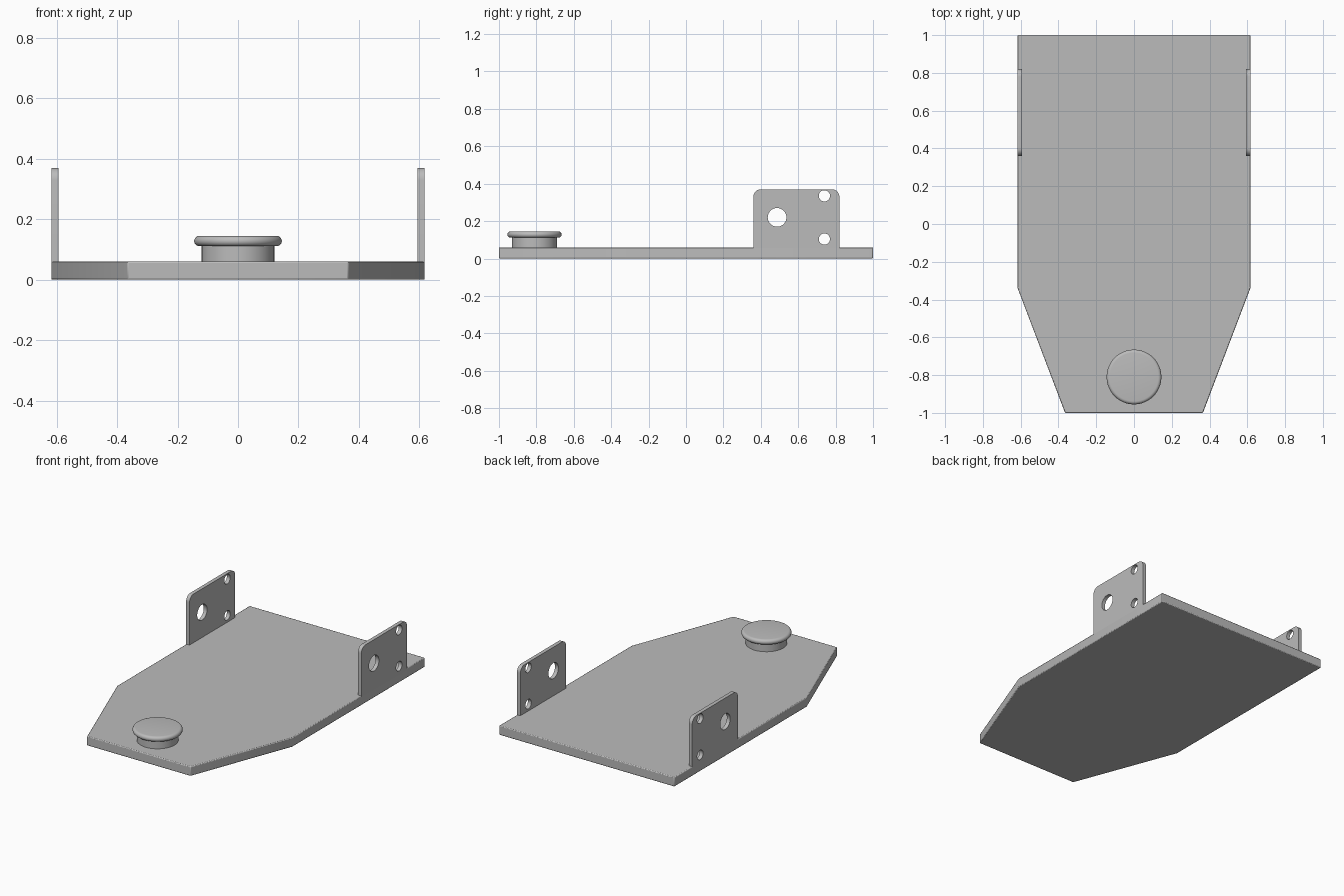
import bpy, bmesh, math

cube = bpy.data.objects.get("Cube")
if cube:
    bpy.data.objects.remove(cube, do_unlink=True)

grey = bpy.data.materials.new("plain grey")
grey.use_nodes = True
COLOUR = (0.5, 0.5, 0.5, 1)
grey.diffuse_color = COLOUR
grey.node_tree.nodes["Principled BSDF"].inputs["Base Color"].default_value = COLOUR

HALF_W = 0.618
PLATE_TOP = 0.06


def activate(obj):
    bpy.ops.object.select_all(action="DESELECT")
    obj.select_set(True)
    bpy.context.view_layer.objects.active = obj


def smooth(obj):
    activate(obj)
    bpy.ops.object.shade_smooth_by_angle(angle=math.radians(35))


def add_mesh(name, bm):
    bmesh.ops.recalc_face_normals(bm, faces=bm.faces)
    mesh = bpy.data.meshes.new(name)
    bm.to_mesh(mesh)
    bm.free()
    obj = bpy.data.objects.new(name, mesh)
    bpy.context.collection.objects.link(obj)
    mesh.materials.append(grey)
    return obj


def arc(cx, cy, r, start, end, steps):
    angles = [math.radians(start + (end - start) * i / steps) for i in range(steps + 1)]
    return [(cx + r * math.cos(a), cy + r * math.sin(a)) for a in angles]


# Base plate with a tapered front
half = [(HALF_W, 1), (HALF_W, -0.335), (0.365, -1)]
outline = half + [(-x, y) for x, y in reversed(half)]
bm = bmesh.new()
face = bm.faces.new([bm.verts.new((x, y, 0)) for x, y in outline])
extruded = bmesh.ops.extrude_face_region(bm, geom=[face])["geom"]
bmesh.ops.translate(bm, vec=(0, 0, PLATE_TOP),
                    verts=[v for v in extruded if isinstance(v, bmesh.types.BMVert)])
plate = add_mesh("base_plate", bm)
bevel = plate.modifiers.new("edge_rounding", "BEVEL")
bevel.width = 0.005
bevel.segments = 2
smooth(plate)

# Upright side brackets: rounded outline with three through holes
THICK = 0.024
Y0, Y1, Z0, Z1, R = 0.36, 0.82, 0.05, 0.37, 0.04
bracket_outline = ([(Y0, Z0), (Y1, Z0)] + arc(Y1 - R, Z1 - R, R, 0, 90, 8)
                   + arc(Y0 + R, Z1 - R, R, 90, 180, 8))
holes = [(0.487, 0.22, 0.05), (0.74, 0.335, 0.03), (0.74, 0.104, 0.03)]
loops = [bracket_outline] + [arc(y, z, r, 0, 360, 32)[:-1] for y, z, r in holes]

for name, side in (("left_bracket", 1), ("right_bracket", -1)):
    curve = bpy.data.curves.new(name, "CURVE")
    curve.dimensions = "2D"
    curve.fill_mode = "BOTH"
    curve.extrude = THICK / 2
    for loop in loops:
        spline = curve.splines.new("POLY")
        spline.points.add(len(loop) - 1)
        for point, (y, z) in zip(spline.points, loop):
            point.co = (y, z, 0, 1)
        spline.use_cyclic_u = True
    curve.materials.append(grey)
    bracket = bpy.data.objects.new(name, curve)
    bpy.context.collection.objects.link(bracket)
    bracket.rotation_euler = (math.pi / 2, 0, math.pi / 2)
    bracket.location.x = side * (HALF_W - THICK / 2)
    activate(bracket)
    bpy.ops.object.convert(target="MESH")
    smooth(bpy.context.object)

# Round knob: straight stem under a rounded cap
profile = ([(0, 0.05), (0.12, 0.05), (0.12, 0.112)]
           + arc(0.128, 0.128, 0.017, -90, 90, 10) + [(0, 0.145)])
bm = bmesh.new()
verts = [bm.verts.new((x, 0, z)) for x, z in profile]
edges = [bm.edges.new(pair) for pair in zip(verts, verts[1:])]
bmesh.ops.spin(bm, geom=verts + edges, cent=(0, 0, 0), axis=(0, 0, 1),
               angle=math.tau, steps=64, use_duplicate=False)
bmesh.ops.remove_doubles(bm, verts=bm.verts, dist=0.0001)
knob = add_mesh("knob", bm)
knob.location.y = -0.81
smooth(knob)
